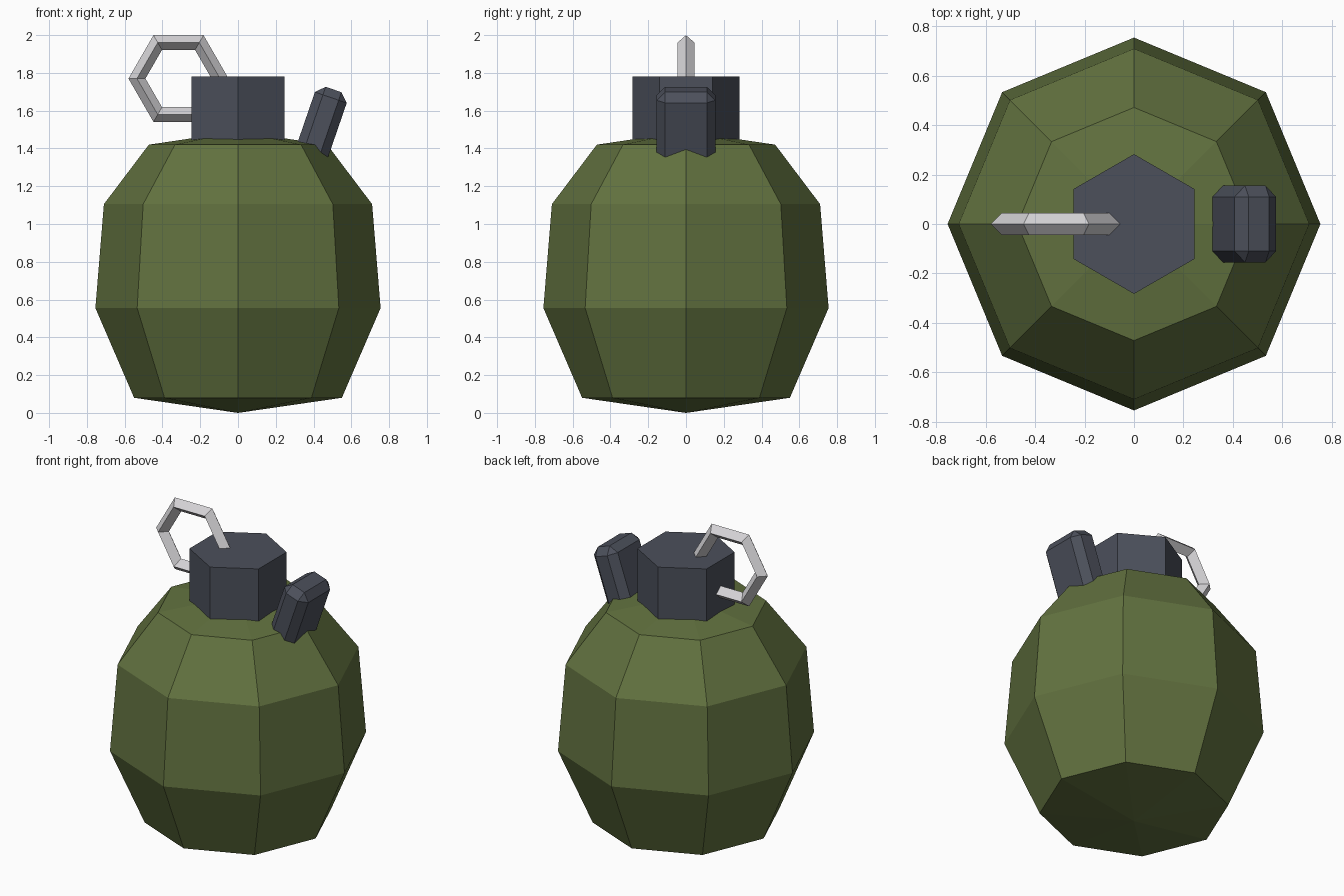
import bpy
import bmesh
from math import cos, sin, pi, radians
from mathutils import Matrix, Vector

old = bpy.data.objects.get("Cube")
if old:
    bpy.data.objects.remove(old, do_unlink=True)


def material(name, rgb):
    m = bpy.data.materials.new(name)
    m.use_nodes = True
    m.diffuse_color = (*rgb, 1)
    m.node_tree.nodes["Principled BSDF"].inputs["Base Color"].default_value = (*rgb, 1)
    return m


def add_object(name, bm, mat):
    bmesh.ops.recalc_face_normals(bm, faces=bm.faces)
    mesh = bpy.data.meshes.new(name)
    bm.to_mesh(mesh)
    bm.free()
    mesh.materials.append(mat)
    obj = bpy.data.objects.new(name, mesh)
    bpy.context.collection.objects.link(obj)
    return obj


olive = material("olive_green", (0.122, 0.168, 0.050))
slate = material("slate_grey", (0.072, 0.080, 0.105))
silver = material("silver", (0.66, 0.65, 0.67))

# Body: eight-sided lathe of a radius/height profile, closed by shallow cones
profile = [(0.55, 0.08), (0.755, 0.555), (0.71, 1.105), (0.472, 1.42)]
SIDES = 8
bm = bmesh.new()
rings = [[bm.verts.new((r * cos(2 * pi * i / SIDES), r * sin(2 * pi * i / SIDES), z))
          for i in range(SIDES)] for r, z in profile]
base = bm.verts.new((0, 0, 0))
peak = bm.verts.new((0, 0, 1.49))
for i in range(SIDES):
    j = (i + 1) % SIDES
    for low, high in zip(rings, rings[1:]):
        bm.faces.new((low[i], low[j], high[j], high[i]))
    bm.faces.new((base, rings[0][j], rings[0][i]))
    bm.faces.new((peak, rings[-1][i], rings[-1][j]))
add_object("body", bm, olive)

# Cap: hexagonal block with corners to the front and back
bpy.ops.mesh.primitive_cylinder_add(vertices=6, radius=0.283, depth=0.38, location=(0, 0, 1.59))
cap = bpy.context.object
cap.name = "cap"
cap.data.materials.append(slate)

# Lever: chamfered block leaning outward, its foot sunk in the body
tilt = radians(19)
length = 0.5
top = Vector((0.506, 0, 1.712))
axis = Vector((sin(tilt), 0, cos(tilt)))
bm = bmesh.new()
bmesh.ops.create_cube(bm, size=1, matrix=Matrix.Diagonal((0.178, 0.31, length, 1)))
bmesh.ops.bevel(bm, geom=bm.edges[:], offset=0.045, segments=1, affect='EDGES')
bm.transform(Matrix.Translation(top - axis * length / 2) @ Matrix.Rotation(tilt, 4, 'Y'))
add_object("lever", bm, slate)

# Pull ring: six-sided hoop with a diamond section
bpy.ops.mesh.primitive_torus_add(major_segments=6, minor_segments=4, major_radius=0.22,
                                 minor_radius=0.045, location=(-0.315, 0, 1.77),
                                 rotation=(pi / 2, 0, 0))
ring = bpy.context.object
ring.name = "pull_ring"
ring.data.materials.append(silver)

for obj in (cap, ring):
    for face in obj.data.polygons:
        face.use_smooth = False
